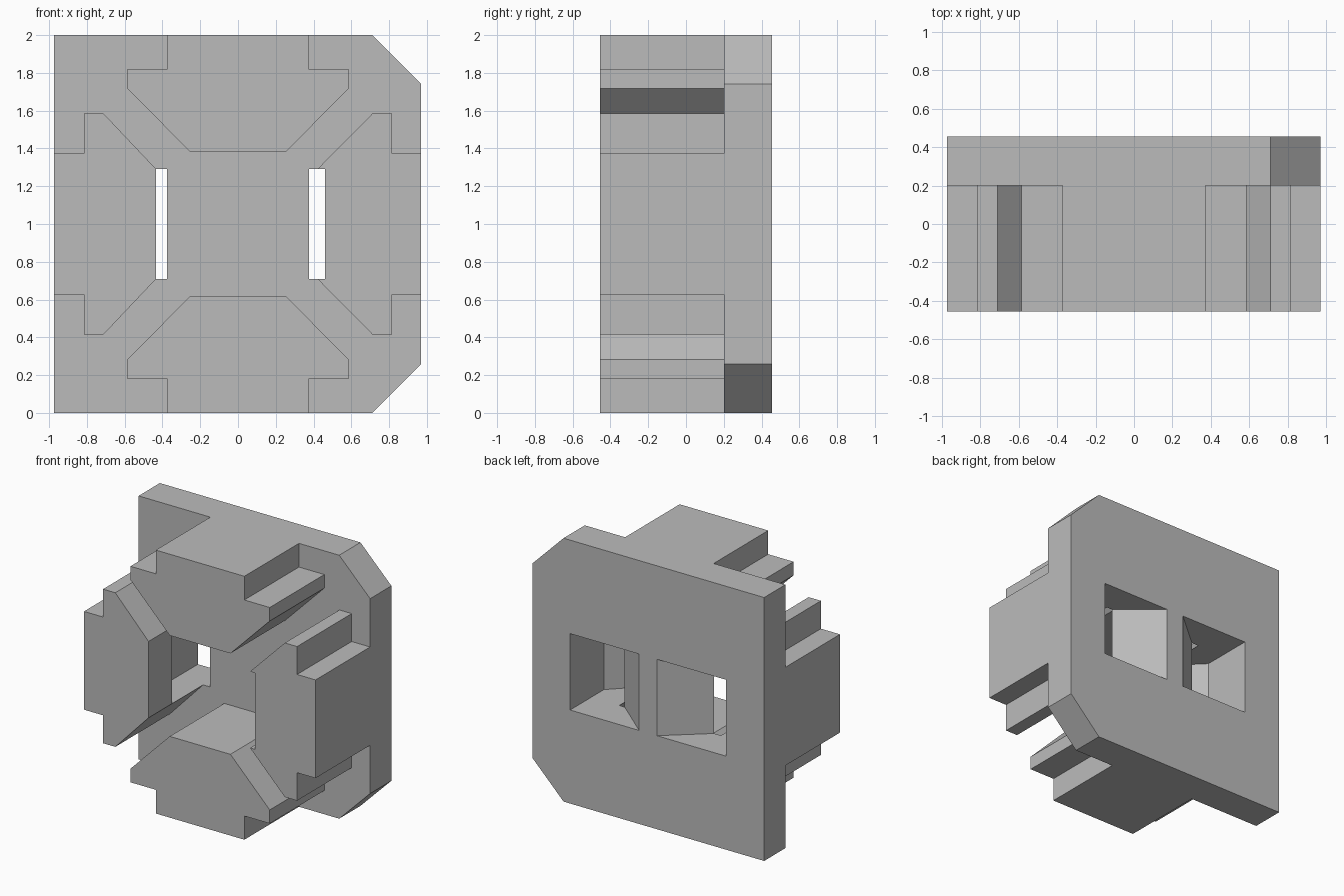
import bpy, bmesh
from mathutils import Vector

cube = bpy.data.objects.get("Cube")
if cube:
    bpy.data.objects.remove(cube, do_unlink=True)

GREY = (0.5, 0.5, 0.5, 1.0)
mat = bpy.data.materials.new("plain_grey")
mat.use_nodes = True
mat.diffuse_color = GREY
mat.node_tree.nodes["Principled BSDF"].inputs["Base Color"].default_value = GREY

BACK, STEP, FRONT = 0.455, 0.2, -0.455   # depth levels along y
LOW, HIGH = 0.71, 1.29                   # window height range


def prism(name, outline, start, end, upright=False):
    """Extrude an outline: (x, z) along y, or (x, y) along z when upright."""
    bm = bmesh.new()
    place = (lambda p: (p[0], p[1], start)) if upright else (lambda p: (p[0], start, p[1]))
    face = bm.faces.new([bm.verts.new(place(p)) for p in outline])
    move = Vector((0, 0, end - start)) if upright else Vector((0, end - start, 0))
    new = bmesh.ops.extrude_face_region(bm, geom=[face])["geom"]
    bmesh.ops.translate(bm, vec=move, verts=[g for g in new if isinstance(g, bmesh.types.BMVert)])
    bmesh.ops.recalc_face_normals(bm, faces=bm.faces)
    mesh = bpy.data.meshes.new(name)
    bm.to_mesh(mesh)
    bm.free()
    mesh.materials.append(mat)
    obj = bpy.data.objects.new(name, mesh)
    bpy.context.collection.objects.link(obj)
    return obj


def closed_over_mid(half):
    """Complete an (x, z) half outline by mirroring it about z = 1."""
    return half + [(x, 2 - z) for x, z in reversed(half)]


# Back plate with two clipped corners
plate = prism("back_plate",
              closed_over_mid([(-0.975, 0), (0.71, 0), (0.97, 0.26)]), STEP, BACK)

# Upper and lower T-shaped blocks
half_tee = [(0.372, 2), (0.372, 1.82), (0.585, 1.82), (0.585, 1.717), (0.255, 1.383)]
tee = half_tee + [(-x, z) for x, z in reversed(half_tee)]
prism("upper_block", tee, FRONT, STEP)
prism("lower_block", [(x, 2 - z) for x, z in tee], FRONT, STEP)

# Side T-shaped blocks; the right-hand one has a shallow recess on its inner face
shoulder = [(0.97, 0.627), (0.815, 0.627), (0.815, 0.415), (0.712, 0.415)]
right_block = prism("positive_x_block",
                    closed_over_mid(shoulder + [(0.42, LOW), (0.46, LOW)]), FRONT, STEP)
left_half = [(-0.975, 0.627)] + [(-x, z) for x, z in shoulder[1:]] + [(-0.433, LOW)]
left_block = prism("negative_x_block", closed_over_mid(left_half), FRONT, STEP)

# Windows with slanted walls, cut from the back through plate and side blocks
duct = [(0.075, 0.6), (0.655, 0.6), (0.655, 0.05), (0.375, -0.23),
        (0.375, STEP), (0.075, BACK)]
for side, block in ((1, right_block), (-1, left_block)):
    cutter = prism("window_cutter", [(side * x, y) for x, y in duct], LOW, HIGH, upright=True)
    cutter.hide_render = True
    for target in (plate, block):
        mod = target.modifiers.new("window", 'BOOLEAN')
        mod.operation = 'DIFFERENCE'
        mod.solver = 'EXACT'
        mod.object = cutter
        bpy.context.view_layer.objects.active = target
        bpy.ops.object.modifier_apply(modifier=mod.name)
    bpy.data.objects.remove(cutter, do_unlink=True)
